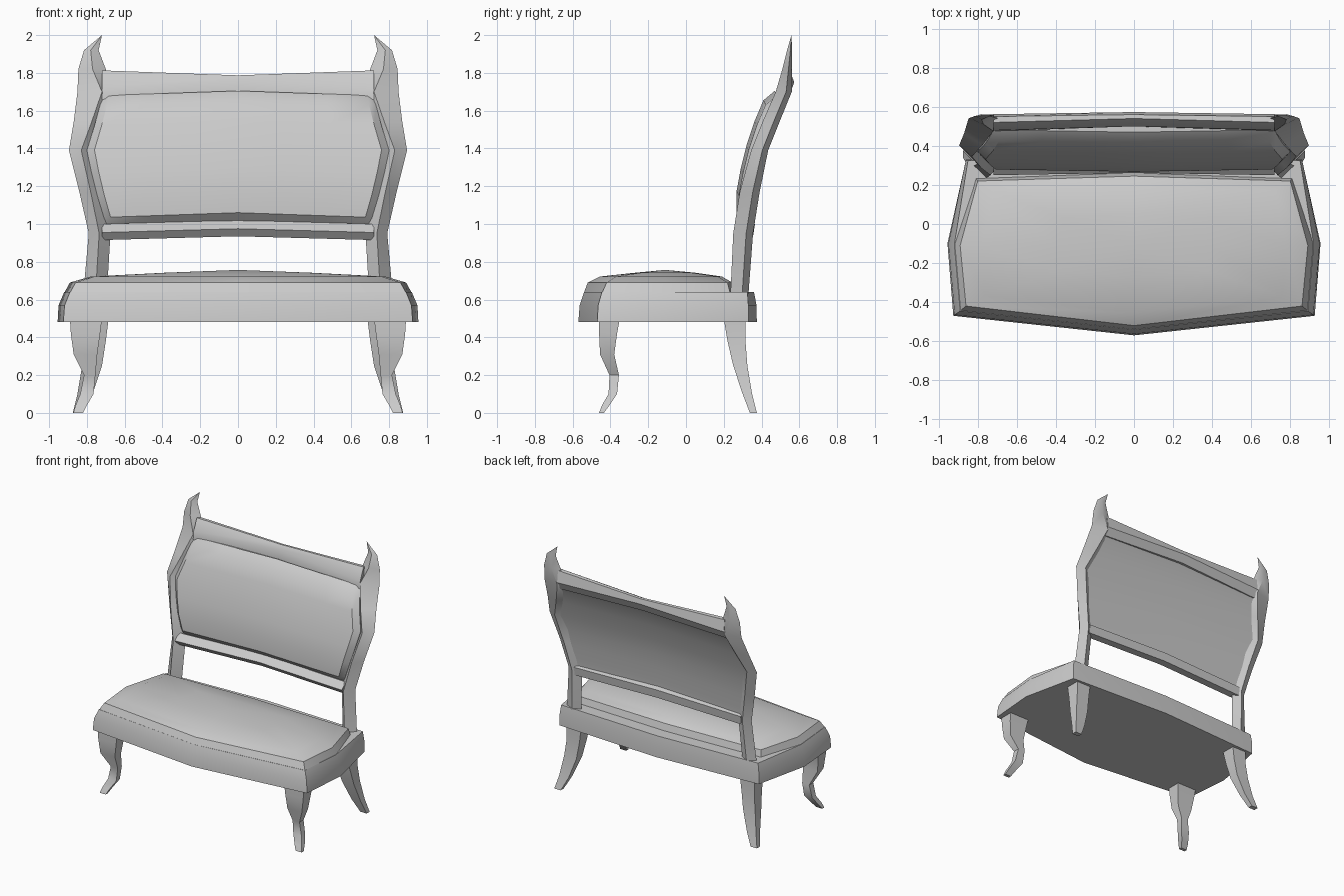
import bpy, bmesh


def loft(name, rings, mirror=False):
    """Skin a list of rings; a one-point ring closes to a tip. Optionally mirror in x."""
    bm = bmesh.new()
    for s in ((1, -1) if mirror else (1,)):
        vr = [[bm.verts.new((s * x, y, z)) for x, y, z in r] for r in rings]
        for a, b in zip(vr, vr[1:]):
            n = len(a)
            for i in range(n):
                j = (i + 1) % n
                bm.faces.new((a[i], a[j], b[0]) if len(b) == 1 else (a[i], a[j], b[j], b[i]))
        for end in (vr[0], vr[-1]):
            if len(end) > 2:
                bm.faces.new(end)
    bmesh.ops.recalc_face_normals(bm, faces=bm.faces)
    me = bpy.data.meshes.new(name)
    bm.to_mesh(me)
    bm.free()
    ob = bpy.data.objects.new(name, me)
    bpy.context.collection.objects.link(ob)
    bpy.ops.object.select_all(action='DESELECT')
    ob.select_set(True)
    bpy.context.view_layer.objects.active = ob
    bpy.ops.object.shade_smooth_by_angle(angle=0.6)
    return ob


def seat_ring(z, front, corner, side, rear, back):
    """Eight-point seat outline from its right half."""
    half = [corner, side, rear]
    pts = [(0, front)] + half + [(0, back)] + [(-x, y) for x, y in reversed(half)]
    return [(x, y, z) for x, y in pts]


# Seat rail, with a narrow ledge left behind the cushion
loft("seat_rail", [
    seat_ring(.48, -.57, (.925, -.47), (.955, -.10), (.86, .33), .375),
    seat_ring(.57, -.563, (.918, -.465), (.95, -.10), (.86, .33), .373),
    seat_ring(.64, -.54, (.89, -.445), (.92, -.105), (.85, .325), .36)])

# Domed seat cushion
loft("seat_cushion", [
    seat_ring(.63, -.543, (.893, -.447), (.923, -.105), (.81, .235), .265),
    seat_ring(.69, -.52, (.86, -.42), (.89, -.11), (.80, .22), .245),
    seat_ring(.722, -.455, (.76, -.37), (.78, -.11), (.72, .17), .19),
    seat_ring(.742, -.27, (.38, -.24), (.39, -.11), (.36, .03), .05),
    [(0, -.11, .757)]])


# Legs: z, x inner, x outer, y front, y back
def leg(name, rows):
    loft(name, [[(a, c, z), (b, c, z), (b, d, z), (a, d, z)] for z, a, b, c, d in rows], True)


leg("front_legs", [
    (.50, .72, .89, -.46, -.35), (.42, .73, .885, -.46, -.365),
    (.31, .745, .87, -.455, -.38), (.20, .755, .815, -.405, -.355),
    (.10, .765, .835, -.41, -.365), (.04, .80, .86, -.445, -.405),
    (0, .82, .872, -.46, -.435)])
leg("back_legs", [
    (.50, .685, .81, .20, .315), (.38, .70, .81, .22, .315),
    (.25, .72, .825, .25, .325), (.10, .77, .85, .30, .35),
    (0, .82, .875, .338, .375)])

# Back posts, rising into the horned tips
posts = [
    # z, outer x, front ridge x, inner x, front y, back y
    (.62, .82, .755, .695, .235, .33), (.95, .79, .735, .675, .25, .355),
    (1.17, .84, .78, .725, .285, .39), (1.39, .895, .83, .775, .345, .435),
    (1.54, .87, .775, .73, .405, .495), (1.70, .85, .72, .685, .475, .56),
    (1.82, .845, .77, .70, .51, .56), (1.92, .815, .78, .738, .535, .562)]
rings = []
for z, xo, xf, xi, yf, yb in posts:
    ym = yf + .65 * (yb - yf)
    rings.append([(xf, yf, z), (xo, ym, z), (xf, yb, z), (xi, ym, z)])
loft("back_posts", rings + [[(.72, .558, 2.0)]], True)


# Rails: (y, z) section at the end and at the middle, arched across
def rail(name, end, mid, x=.72):
    loft(name, [[(s * x, y, z) for y, z in sec]
                for s, sec in ((-1, end), (0, mid), (1, end))])


rail("top_rail",
     [(.48, 1.72), (.52, 1.813), (.55, 1.81), (.562, 1.72), (.53, 1.66), (.475, 1.66)],
     [(.50, 1.765), (.54, 1.787), (.56, 1.785), (.573, 1.75), (.545, 1.69), (.50, 1.69)])
rail("lower_back_rail",
     [(.25, .955), (.30, 1.0), (.355, .98), (.345, .915), (.285, .915)],
     [(.262, .975), (.31, 1.02), (.365, 1.0), (.355, .935), (.295, .935)])

# Padded back panel: z, half width, front y, back y
panel = [
    (.99, .70, .31, .335), (1.035, .71, .267, .34), (1.15, .745, .268, .36),
    (1.27, .775, .29, .38), (1.39, .80, .32, .415), (1.52, .76, .363, .46),
    (1.63, .73, .41, .505), (1.68, .72, .47, .535)]
rings = []
for z, w, yf, yb in panel:
    ring = []
    for u in (-1, -.95, -.65, -.3, 0, .3, .65, .95, 1):
        edge = min(.05, (yb - yf) * .6) if abs(u) == 1 else .012 * abs(u)
        ring.append((u * w, yf + edge, z + .025 * (1 - abs(u))))
    ring += [(u * w, yb, z + .025 * (1 - abs(u))) for u in (1, 0, -1)]
    rings.append(ring)
loft("back_panel", rings)
